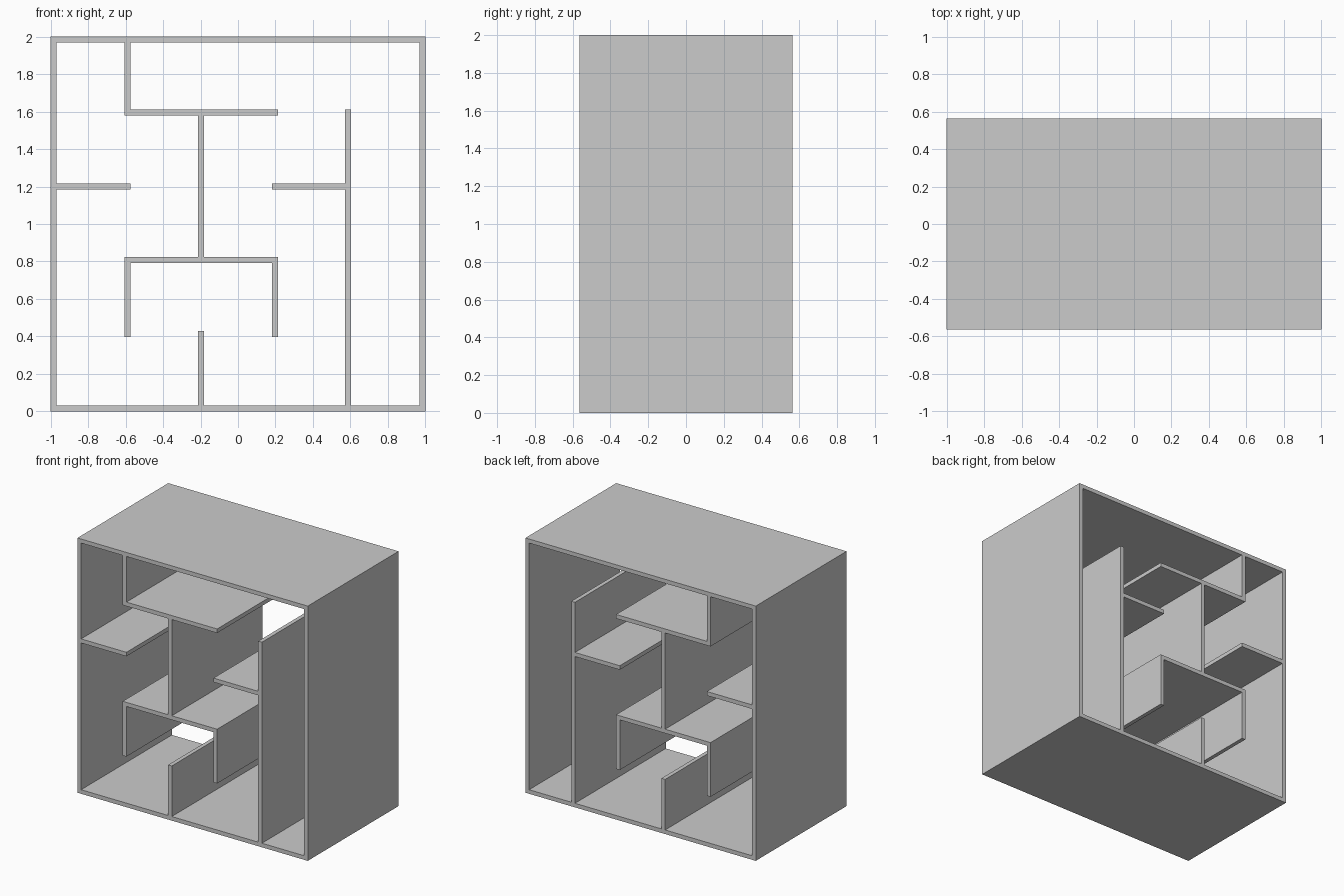
import bpy

if "Cube" in bpy.data.objects:
    bpy.data.objects.remove(bpy.data.objects["Cube"])

D = 1.126        # depth along y
T = 0.032        # board thickness
# centre lines of the five-by-five maze grid
X = [-0.984, -0.591, -0.197, 0.197, 0.586, 0.984]
Z = [0.016, 0.413, 0.807, 1.2, 1.594, 1.984]
H = T / 2


def board(name, x0, x1, z0, z1):
    """Straight board running through the full depth."""
    bpy.ops.mesh.primitive_cube_add(size=1, location=((x0 + x1) / 2, 0, (z0 + z1) / 2))
    ob = bpy.context.object
    ob.name = name
    ob.scale = (x1 - x0, D, z1 - z0)
    bpy.ops.object.transform_apply(location=False, rotation=False, scale=True)


def shelf(name, x0, x1, row):
    board(name, x0, x1, Z[row] - H, Z[row] + H)


def divider(name, col, z0, z1):
    board(name, X[col] - H, X[col] + H, z0, z1)


# Outer frame
shelf("bottom_panel", -1, 1, 0)
shelf("top_panel", -1, 1, 5)
divider("left_side", 0, T, 2 - T)
divider("right_side", 5, T, 2 - T)

# Shelves, butted against the dividers they meet
shelf("left_shelf", -1 + T, X[1] + H, 3)
shelf("upper_shelf", X[1] - H, X[3] + H, 4)
shelf("right_shelf", X[3] - H, X[4] - H, 3)
shelf("lower_shelf", X[1] - H, X[3] + H, 2)

# Upright dividers
divider("top_divider", 1, Z[4] + H, 2 - T)
divider("middle_divider", 2, Z[2] + H, Z[4] - H)
divider("lower_left_divider", 1, Z[1] - H, Z[2] - H)
divider("lower_right_divider", 3, Z[1] - H, Z[2] - H)
divider("floor_divider", 2, T, Z[1] + H)
divider("tall_divider", 4, T, Z[4] + H)
